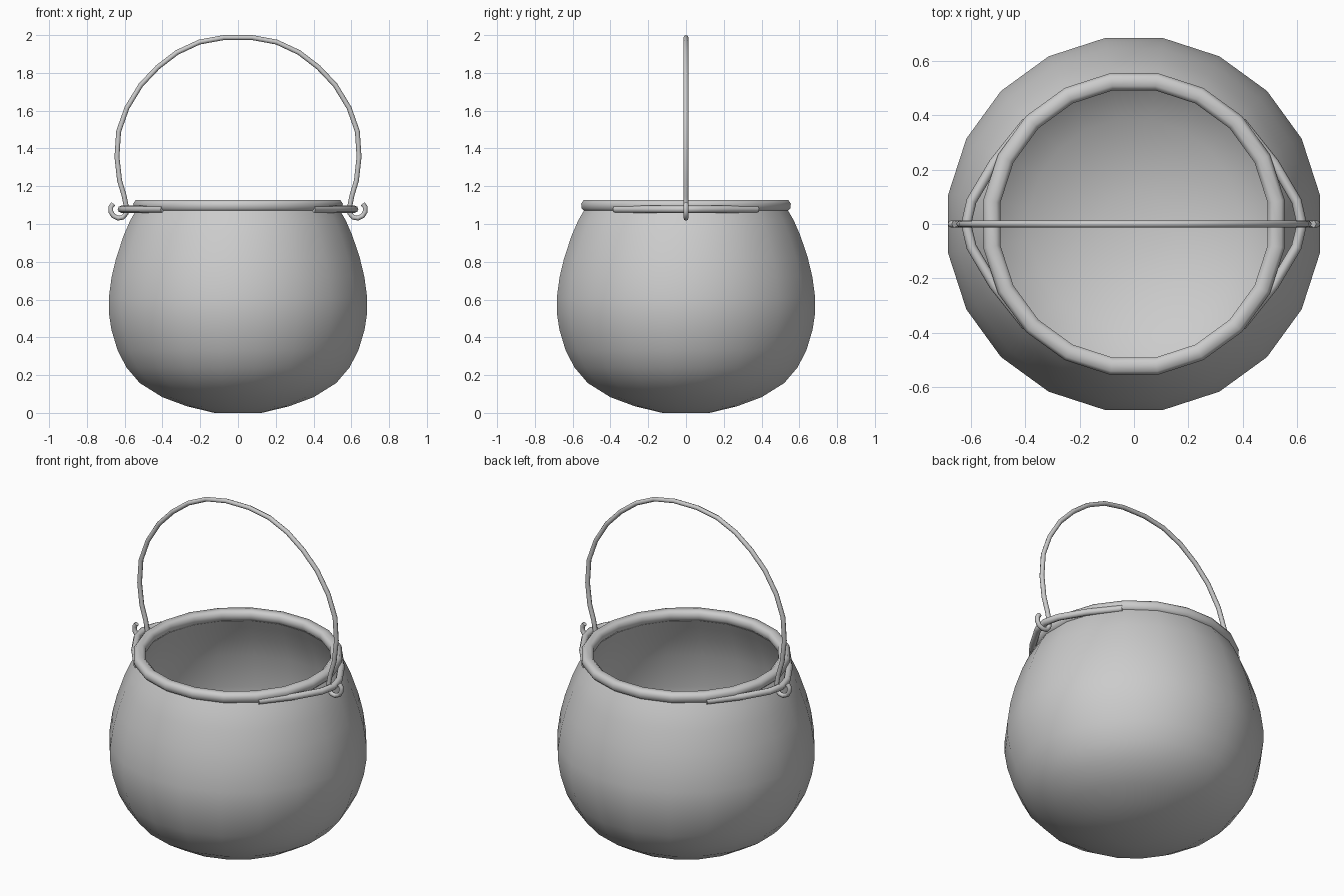
import bpy, bmesh, math

if "Cube" in bpy.data.objects:
    bpy.data.objects.remove(bpy.data.objects["Cube"])

SIDES = 20
OFFSET = math.radians(9)


def smooth(obj, angle):
    bpy.ops.object.select_all(action='DESELECT')
    obj.select_set(True)
    bpy.context.view_layer.objects.active = obj
    bpy.ops.object.shade_smooth_by_angle(angle=math.radians(angle))


def lathe(name, profile, closed=False, angle=45):
    """Revolve (half width across flats, height) points around z."""
    bm = bmesh.new()
    rings = []
    for w, z in profile:
        r = w / math.cos(OFFSET)
        rings.append([bm.verts.new((r * math.cos(OFFSET + math.tau * i / SIDES),
                                    r * math.sin(OFFSET + math.tau * i / SIDES), z))
                      for i in range(SIDES)])
    pairs = list(zip(rings, rings[1:]))
    if closed:
        pairs.append((rings[-1], rings[0]))
    else:
        bm.faces.new(rings[0])
        bm.faces.new(rings[-1])
    for a, b in pairs:
        for i in range(SIDES):
            j = (i + 1) % SIDES
            bm.faces.new((a[i], a[j], b[j], b[i]))
    bmesh.ops.recalc_face_normals(bm, faces=bm.faces)
    mesh = bpy.data.meshes.new(name)
    bm.to_mesh(mesh)
    bm.free()
    obj = bpy.data.objects.new(name, mesh)
    bpy.context.collection.objects.link(obj)
    smooth(obj, angle)
    return obj


def tube(name, points, radius):
    """Round 8-sided rod along a path."""
    curve = bpy.data.curves.new(name, 'CURVE')
    curve.dimensions = '3D'
    curve.bevel_depth = radius
    curve.bevel_resolution = 2
    curve.use_fill_caps = True
    spline = curve.splines.new('POLY')
    spline.points.add(len(points) - 1)
    for p, co in zip(spline.points, points):
        p.co = (*co, 1)
    obj = bpy.data.objects.new(name, curve)
    bpy.context.collection.objects.link(obj)
    bpy.ops.object.select_all(action='DESELECT')
    obj.select_set(True)
    bpy.context.view_layer.objects.active = obj
    bpy.ops.object.convert(target='MESH')
    obj = bpy.context.view_layer.objects.active
    smooth(obj, 60)
    return obj


# Pot body: outer wall up to the neck, then down the inside
outer = [(0.125, 0.003), (0.27, 0.035), (0.40, 0.083), (0.52, 0.158), (0.59, 0.24),
         (0.637, 0.33), (0.67, 0.44), (0.684, 0.53), (0.684, 0.61), (0.669, 0.72),
         (0.645, 0.82), (0.605, 0.94), (0.57, 1.02), (0.535, 1.08)]
inner = [(0.50, 1.08), (0.535, 1.01), (0.575, 0.925), (0.615, 0.81), (0.65, 0.61),
         (0.65, 0.53), (0.605, 0.345), (0.56, 0.255), (0.50, 0.185), (0.385, 0.115),
         (0.26, 0.067), (0.12, 0.035)]
lathe("pot_body", [(w, max(0, z - 0.003) if z < 0.01 else z) for w, z in outer] + inner)

# Rounded rim
lathe("pot_rim", [(0.505, 1.066), (0.535, 1.066), (0.552, 1.082), (0.555, 1.108),
                  (0.542, 1.126), (0.508, 1.126), (0.492, 1.112), (0.492, 1.082)],
      closed=True, angle=60)

# Ears holding the handle
half = [(0.395, 0.375), (0.515, 0.225), (0.598, 0.085)]
for side, label in ((-1, "left"), (1, "right")):
    path = half + [(0.618, 0.0)] + [(x, -y) for x, y in reversed(half)]
    tube(label + "_ear", [(side * x, y, 1.078) for x, y in path], 0.019)

# Wire handle with hooked ends
arc = [(0.66, 1.107), (0.673, 1.09), (0.673, 1.065), (0.66, 1.043), (0.635, 1.031),
       (0.61, 1.035), (0.593, 1.055), (0.591, 1.09), (0.603, 1.15), (0.627, 1.23),
       (0.641, 1.355), (0.632, 1.49), (0.588, 1.615), (0.515, 1.735), (0.425, 1.83),
       (0.323, 1.908), (0.205, 1.963), (0.075, 1.987)]
tube("handle", [(x, 0, z) for x, z in arc] + [(-x, 0, z) for x, z in reversed(arc)], 0.013)
